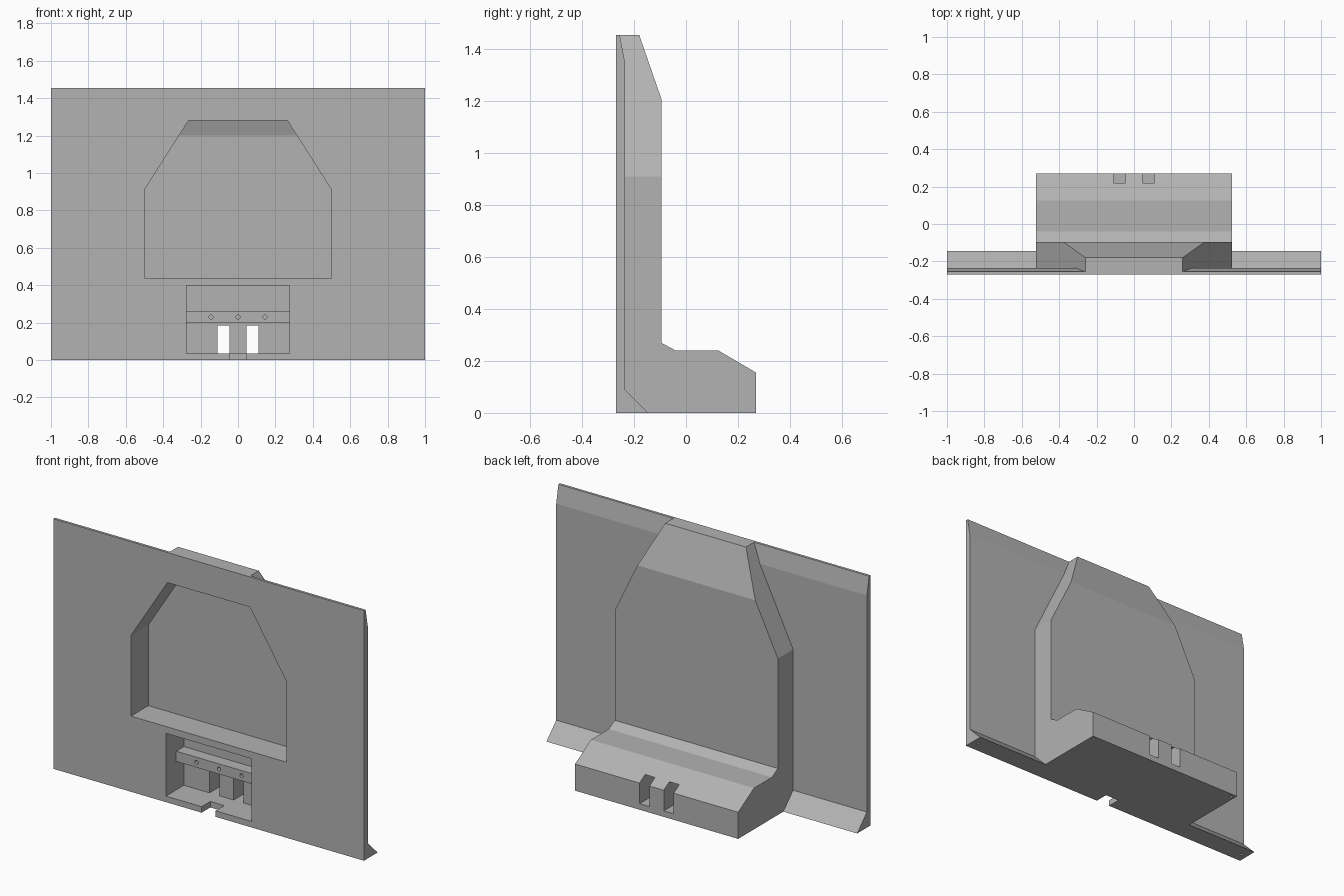
import bpy, bmesh
from mathutils import Matrix, Vector

if "Cube" in bpy.data.objects:
    bpy.data.objects.remove(bpy.data.objects["Cube"])

grey = bpy.data.materials.new("plain grey")
grey.use_nodes = True
grey.diffuse_color = (0.45, 0.45, 0.45, 1)
grey.node_tree.nodes["Principled BSDF"].inputs["Base Color"].default_value = grey.diffuse_color


def finish(name, bm):
    bmesh.ops.recalc_face_normals(bm, faces=bm.faces)
    mesh = bpy.data.meshes.new(name)
    bm.to_mesh(mesh)
    bm.free()
    mesh.materials.append(grey)
    ob = bpy.data.objects.new(name, mesh)
    bpy.context.collection.objects.link(ob)
    return ob


def prism(name, points, axis, start, end):
    """Extrude a profile: (y, z) points along x, or (x, z) points along y."""
    place = (lambda a, b: (start, a, b)) if axis == "x" else (lambda a, b: (a, start, b))
    shift = Vector((end - start, 0, 0)) if axis == "x" else Vector((0, end - start, 0))
    bm = bmesh.new()
    face = bm.faces.new([bm.verts.new(place(a, b)) for a, b in points])
    ext = bmesh.ops.extrude_face_region(bm, geom=[face])
    verts = [g for g in ext["geom"] if isinstance(g, bmesh.types.BMVert)]
    bmesh.ops.translate(bm, verts=verts, vec=shift)
    return finish(name, bm)


def box(name, x0, x1, y0, y1, z0, z1):
    return prism(name, [(x0, z0), (x1, z0), (x1, z1), (x0, z1)], "y", y0, y1)


def rod(name, centre, radius, depth, turn=Matrix()):
    bm = bmesh.new()
    bmesh.ops.create_cone(bm, cap_ends=True, segments=16, radius1=radius, radius2=radius,
                          depth=depth, matrix=Matrix.Translation(centre) @ turn)
    return finish(name, bm)


def combine(target, tool, operation):
    mod = target.modifiers.new("cut", "BOOLEAN")
    mod.operation, mod.solver, mod.object = operation, "EXACT", tool
    bpy.context.view_layer.objects.active = target
    bpy.ops.object.modifier_apply(modifier=mod.name)
    bpy.data.objects.remove(tool)


def arch(low, wide, shoulder, narrow, top):
    return [(-wide, low), (wide, low), (wide, shoulder),
            (narrow, top), (-narrow, top), (-wide, shoulder)]


# Front panel with bevelled top and bottom flange
panel = prism("front_panel", [(-.27, 0), (-.145, 0), (-.235, .09), (-.235, 1.35),
                              (-.255, 1.455), (-.27, 1.455)], "x", -1, 1)

# Rear housing: stepped side profile trimmed to a tapered outline
housing = prism("rear_housing", [(-.26, 0), (.27, 0), (.27, .155), (.125, .24), (-.04, .24),
                                 (-.095, .27), (-.095, 1.21), (-.18, 1.455), (-.26, 1.455)],
                "x", -.6, .6)
combine(housing, prism("outline", arch(-.1, .525, .91, .26, 1.455), "y", -.5, .5), "INTERSECT")
combine(panel, housing, "UNION")

# Large recess in the front, its back wall following the housing
recess = prism("recess", arch(.44, .5, .91, .265, 1.28), "y", -.4, .1)
combine(recess, prism("recess_depth", [(-.5, .3), (-.11, .3), (-.11, 1.2),
                                       (-.145, 1.3), (-.5, 1.3)], "x", -.6, .6), "INTERSECT")
combine(panel, recess, "DIFFERENCE")

# Lower pocket, cable notch and two through slots
combine(panel, box("pocket", -.275, .275, -.4, -.105, .035, .4), "DIFFERENCE")
combine(panel, box("cable_notch", -.045, .045, -.4, -.19, -.1, .1), "DIFFERENCE")
for side in (-1, 1):
    x = side * .078
    combine(panel, box("slot", x - .032, x + .032, -.2, .4, .035, .185), "DIFFERENCE")

# Screw holes in the underside
for side in (-1, 1):
    for x, y in ((.96, -.21), (.5, .245)):
        combine(panel, rod("screw_hole", (side * x, y, 0), .008, .06), "DIFFERENCE")

# Clamp blocks across the pocket, each with a hole
for i in (-1, 0, 1):
    x = i * .1833
    block = box("clamp_block", x - .0917, x + .0917, -.175, -.104, .2, .26)
    combine(block, rod("hole", (i * .145, -.175, .23), .011, .06,
                       Matrix.Rotation(1.5708, 4, "X")), "DIFFERENCE")
